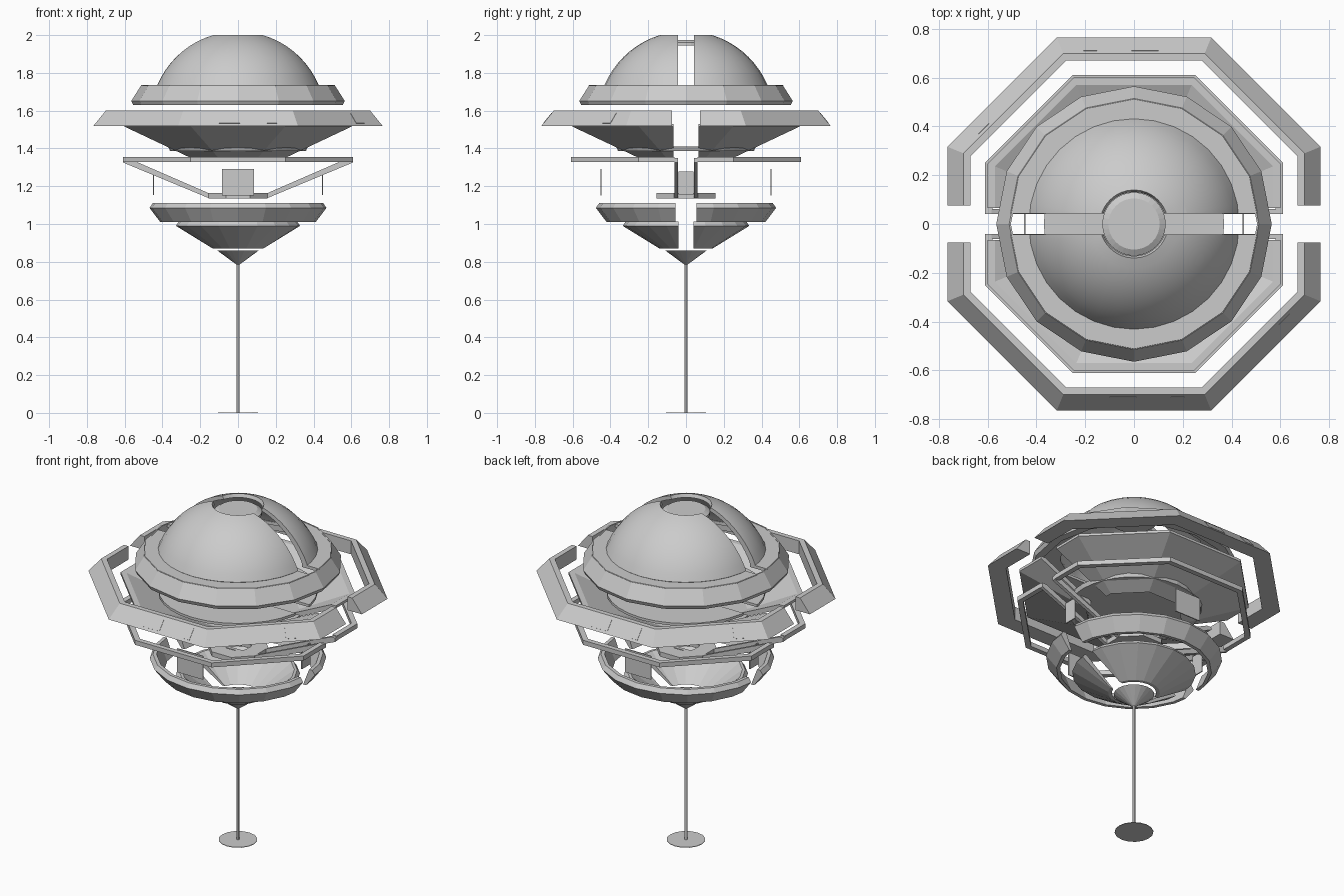
import bpy, bmesh
from math import pi, sin, cos, radians, atan2, sqrt
from mathutils import Matrix, Vector

cube = bpy.data.objects.get("Cube")
if cube:
    bpy.data.objects.remove(cube)

grey = bpy.data.materials.new("plain_grey")
grey.use_nodes = True
tone = (0.6, 0.6, 0.6, 1)
grey.diffuse_color = tone
grey.node_tree.nodes["Principled BSDF"].inputs["Base Color"].default_value = tone


def finish(name, bm, smooth=False):
    bmesh.ops.recalc_face_normals(bm, faces=bm.faces)
    mesh = bpy.data.meshes.new(name)
    bm.to_mesh(mesh)
    bm.free()
    mesh.materials.append(grey)
    obj = bpy.data.objects.new(name, mesh)
    bpy.context.collection.objects.link(obj)
    if smooth:
        bpy.ops.object.select_all(action="DESELECT")
        obj.select_set(True)
        bpy.context.view_layer.objects.active = obj
        bpy.ops.object.shade_smooth_by_angle(angle=radians(30))
    return obj


def mirror(obj, x=False, y=True):
    mod = obj.modifiers.new("mirror", "MIRROR")
    mod.use_axis = (x, y, False)


def lathe(name, profile, sides, gap=None, smooth=False):
    """Spin a closed (radius, z) profile; with a gap, keep two capped halves.
    Eight-sided parts are given by apothem and sit with flats to the axes."""
    octagon = sides == 8
    grow, turn = (1 / cos(pi / 8), pi / 8) if octagon else (1, 0)
    bm = bmesh.new()
    loops = []
    for i in range(sides):
        a = 2 * pi * i / sides + turn
        loops.append([bm.verts.new((r * grow * cos(a), r * grow * sin(a), z)) for r, z in profile])
    count = len(profile)
    for i in range(sides):
        p, q = loops[i], loops[(i + 1) % sides]
        for j in range(count):
            k = (j + 1) % count
            bm.faces.new((p[j], q[j], q[k], p[k]))
    bmesh.ops.remove_doubles(bm, verts=bm.verts, dist=1e-5)
    if gap:
        geom = bm.verts[:] + bm.edges[:] + bm.faces[:]
        bmesh.ops.bisect_plane(bm, geom=geom, plane_co=(0, gap, 0),
                               plane_no=(0, 1, 0), clear_inner=True)
        bmesh.ops.holes_fill(bm, edges=[e for e in bm.edges if e.is_boundary], sides=0)
    obj = finish(name, bm, smooth)
    if gap:
        mirror(obj)
    return obj


def disc(name, rings, sides, smooth=False):
    """Solid of revolution made from (radius, z) rings, closed on the axis."""
    profile = [(0, rings[0][1])] + rings + [(0, rings[-1][1])]
    bm = bmesh.new()
    verts = [bm.verts.new((r, 0, z)) for r, z in profile]
    edges = [bm.edges.new(pair) for pair in zip(verts, verts[1:])]
    bmesh.ops.spin(bm, geom=verts + edges, cent=(0, 0, 0), axis=(0, 0, 1),
                   angle=2 * pi, steps=sides)
    bmesh.ops.remove_doubles(bm, verts=bm.verts, dist=1e-4)
    return finish(name, bm, smooth)


def box(name, size, matrix):
    bm = bmesh.new()
    bmesh.ops.create_cube(bm, size=1)
    bmesh.ops.scale(bm, vec=size, verts=bm.verts)
    bmesh.ops.transform(bm, matrix=matrix, verts=bm.verts)
    return finish(name, bm)


# Split dome: a spherical shell with an open crown
centre, radius, steps = 1.552, 0.469, 9
start, end = atan2(0.183, 0.43), atan2(0.448, 0.14)
angles = [start + (end - start) * i / steps for i in range(steps + 1)]
outer = [(radius * cos(a), centre + radius * sin(a)) for a in angles]
inner = [(r * 0.94, z - 0.02) for r, z in reversed(outer)]
lathe("dome", outer + inner, 32, 0.043, True)
disc("crown_disc", [(0.13, 1.945), (0.13, 1.96), (0.105, 1.975)], 32)

# Collar under the dome: split flange and unbroken rim
lathe("dome_flange", [(0.40, 1.715), (0.515, 1.715), (0.515, 1.733), (0.40, 1.733)], 16, 0.043)
lathe("collar", [(0.51, 1.63), (0.555, 1.63), (0.565, 1.652), (0.512, 1.735), (0.505, 1.735)], 16)

# Wide eight-sided ring in two halves
lathe("wide_ring", [(0.67, 1.52), (0.765, 1.52), (0.70, 1.6), (0.67, 1.6)], 8, 0.075)

# Thin hatches on the sloped face of the wide ring
slope = atan2(0.08, 0.065)
for side, shift, width in ((90, -0.045, 0.11), (90, 0.18, 0.055), (135, 0.16, 0.06)):
    for half in (0, 180):
        place = (Matrix.Rotation(radians(side + half), 4, "Z")
                 @ Matrix.Translation((0.7325, shift, 1.56))
                 @ Matrix.Rotation(slope, 4, "Y"))
        box("ring_hatch", (0.07, width, 0.004), place)

# Eight-sided hull bowl, its decks and the thin ring below
lathe("hull_bowl", [(0.25, 1.35), (0.60, 1.515), (0.60, 1.53), (0.57, 1.53), (0.25, 1.38)], 8, 0.065)
lathe("upper_deck", [(0.10, 1.475), (0.43, 1.475), (0.43, 1.49), (0.10, 1.49)], 32, 0.065)
disc("hull_floor", [(0.36, 1.387), (0.37, 1.41)], 32)
lathe("thin_ring", [(0.58, 1.328), (0.61, 1.328), (0.61, 1.355), (0.58, 1.355)], 8, 0.06)

# Braces along the slot, from the hub up to the thin ring
top, bottom, thick = 1.35, 1.137, 0.024
right = [(0.61, top), (0.61, top - thick), (0.155, bottom)]
left = [(-x, z) for x, z in reversed(right)]
under = [(-0.15, bottom + thick), (0.15, bottom + thick), (0.585, top)]
bm = bmesh.new()
face = bm.faces.new([bm.verts.new((x, 0.042, z)) for x, z in
                     right + left + [(-0.585, top)] + under])
grown = bmesh.ops.extrude_face_region(bm, geom=[face])
bmesh.ops.translate(bm, vec=(0, 0.02, 0),
                    verts=[v for v in grown["geom"] if isinstance(v, bmesh.types.BMVert)])
mirror(finish("slot_brace", bm))
lathe("hub", [(0.07, 1.135), (0.155, 1.135), (0.155, 1.163), (0.07, 1.163)], 8)

# Thin upright panels around the hub
mirror(box("wide_panel", (0.17, 0.006, 0.14), Matrix.Translation((0, 0.45, 1.22))))
mirror(box("narrow_panel", (0.006, 0.08, 0.125), Matrix.Translation((0.448, 0, 1.215))), True, False)

# Lower dish rim and funnel, both split
lathe("dish_rim", [(0.42, 1.01), (0.477, 1.085), (0.46, 1.11), (0.44, 1.11), (0.40, 1.01)], 20, 0.055)
lathe("funnel", [(0.14, 0.87), (0.335, 0.99), (0.32, 1.012), (0.305, 1.012), (0.12, 0.87)], 20, 0.04)

# Tip, rod and foot
disc("tip_cone", [(0.008, 0.785), (0.11, 0.86)], 20)
disc("rod", [(0.008, 0.002), (0.008, 0.79)], 12, True)
disc("foot", [(0.105, 0.0), (0.105, 0.003)], 16)
